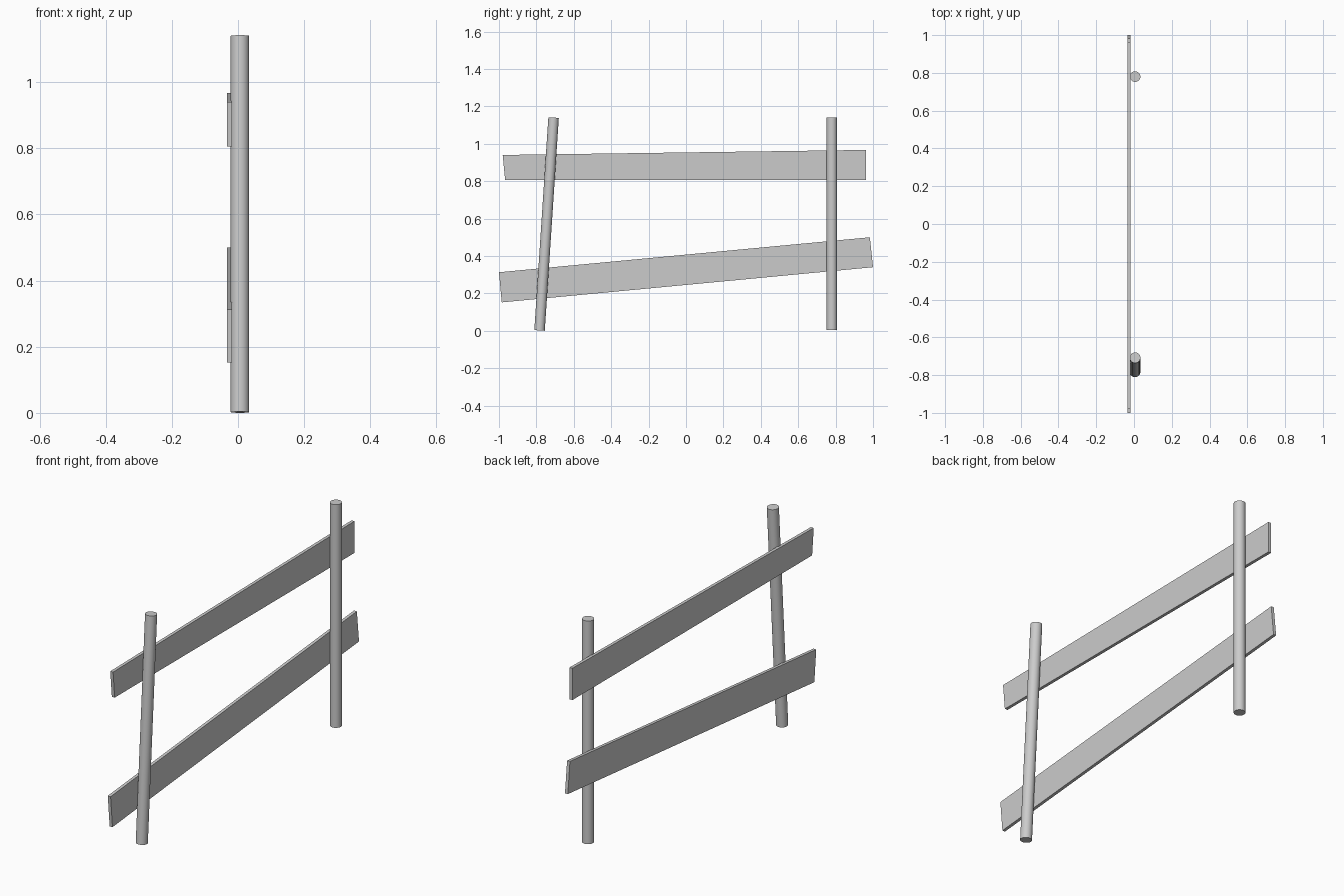
import bpy
import bmesh
import math
from mathutils import Vector

cube = bpy.data.objects.get("Cube")
if cube:
    bpy.data.objects.remove(cube, do_unlink=True)

grey = bpy.data.materials.new("light_grey")
grey.use_nodes = True
grey.diffuse_color = (0.6, 0.6, 0.6, 1)
grey.node_tree.nodes["Principled BSDF"].inputs["Base Color"].default_value = (0.6, 0.6, 0.6, 1)

POST_X, POST_RADIUS = 0.006, 0.028
PLANK_OUTER, PLANK_INNER = -0.034, -0.018


def add_post(name, foot, head):
    """Round post running from foot to head, each given as (y, z)."""
    a, b = Vector((POST_X, *foot)), Vector((POST_X, *head))
    axis = b - a
    bpy.ops.mesh.primitive_cylinder_add(
        vertices=32, radius=POST_RADIUS, depth=axis.length, location=(a + b) / 2,
        rotation=axis.to_track_quat('Z', 'Y').to_euler())
    post = bpy.context.object
    post.name = name
    post.data.materials.append(grey)
    bpy.ops.object.shade_smooth_by_angle(angle=math.radians(40))


def add_plank(name, outline):
    """Flat board: a (y, z) outline extruded through its thickness."""
    bm = bmesh.new()
    face = bm.faces.new([bm.verts.new((PLANK_OUTER, y, z)) for y, z in outline])
    result = bmesh.ops.extrude_face_region(bm, geom=[face])
    moved = [v for v in result["geom"] if isinstance(v, bmesh.types.BMVert)]
    bmesh.ops.translate(bm, verts=moved, vec=(PLANK_INNER - PLANK_OUTER, 0, 0))
    bmesh.ops.recalc_face_normals(bm, faces=bm.faces)
    mesh = bpy.data.meshes.new(name)
    bm.to_mesh(mesh)
    bm.free()
    mesh.materials.append(grey)
    bpy.context.collection.objects.link(bpy.data.objects.new(name, mesh))


# Posts: the front one leans, the back one is upright
add_post("leaning_post", (-0.783, 0.002), (-0.708, 1.14))
add_post("upright_post", (0.78, 0.003), (0.78, 1.14))

# Rails: uneven boards fixed to one side of the posts
add_plank("upper_rail", [(-0.98, 0.94), (-0.967, 0.805), (0.963, 0.805), (0.963, 0.967)])
add_plank("lower_rail", [(-1.0, 0.313), (-0.985, 0.152), (1.0, 0.34), (0.983, 0.5)])
